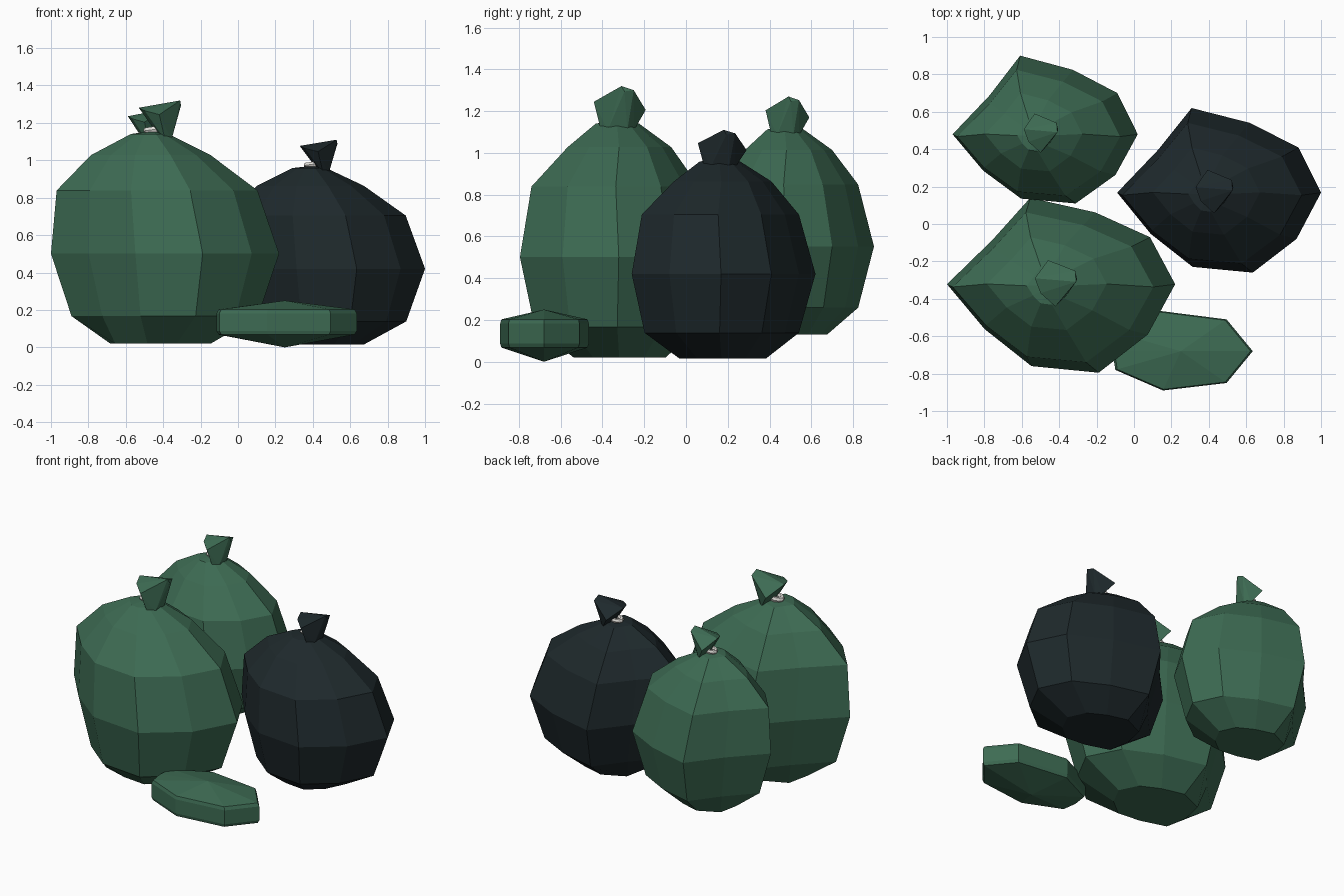
import bpy
import bmesh

cube = bpy.data.objects.get("Cube")
if cube:
    bpy.data.objects.remove(cube, do_unlink=True)


def make_material(name, rgb):
    mat = bpy.data.materials.new(name)
    mat.use_nodes = True
    mat.diffuse_color = (*rgb, 1)
    bsdf = mat.node_tree.nodes["Principled BSDF"]
    bsdf.inputs["Base Color"].default_value = (*rgb, 1)
    bsdf.inputs["Roughness"].default_value = 0.8
    return mat


green = make_material("bag green", (0.047, 0.148, 0.087))
black = make_material("bag black", (0.013, 0.022, 0.025))
white = make_material("tie white", (0.80, 0.78, 0.74))


def finish(bm, name, mat, location=(0, 0, 0), scale=(1, 1, 1)):
    bmesh.ops.recalc_face_normals(bm, faces=bm.faces)
    mesh = bpy.data.meshes.new(name)
    bm.to_mesh(mesh)
    bm.free()
    mesh.materials.append(mat)
    obj = bpy.data.objects.new(name, mesh)
    obj.location, obj.scale = location, scale
    bpy.context.collection.objects.link(obj)
    return obj


def loft(rings, bottom=None, top=None):
    """Skin a stack of equal rings; close each end with a fan or a flat cap."""
    bm = bmesh.new()
    loops = [[bm.verts.new(p) for p in ring] for ring in rings]
    n = len(loops[0])
    for low, high in zip(loops, loops[1:]):
        for i in range(n):
            j = (i + 1) % n
            bm.faces.new((low[i], low[j], high[j], high[i]))
    for loop, tip in ((loops[0], bottom), (loops[-1], top)):
        if tip:
            v = bm.verts.new(tip)
            for i in range(n):
                bm.faces.new((loop[i], loop[(i + 1) % n], v))
        else:
            bm.faces.new(loop)
    return bm


# Bag cross-section and levels, as fractions of the bag's size
OUTLINE = [(0, .486), (.20, .745), (.365, 1), (.65, .91), (.89, .76),
           (1, .486), (.88, .205), (.665, 0), (.37, .035), (.165, .235)]
# The bottom bulges out where the body is hollow
BASE = OUTLINE[:]
BASE[1], BASE[-1] = (.06, .83), (.05, .15)
# outline, height, left, right, front, back
LEVELS = [(BASE, 0, .26, .70, .26, .73), (OUTLINE, .113, .09, .908, .07, .91),
          (OUTLINE, .37, 0, 1, 0, 1), (OUTLINE, .63, .025, .905, .055, .91),
          (OUTLINE, .775, .175, .70, .23, .76),
          (OUTLINE, .862, .35, .515, .37, .59)]
# Gathered knot, flaring from a sunken base and tilted to one side
KNOT = [(.385, .52, .97), (.443, .625, .912), (.562, .563, .985),
        (.57, .515, .98), (.566, .50, 1), (.475, .36, .942),
        (.41, .435, .958), (.50, .395, .838), (.528, .43, .838),
        (.528, .53, .838), (.50, .565, .838), (.475, .48, .85)]


def make_bag(name, mat, corner, size, lean):
    # lean moves the middle towards the back without changing the depth
    def place(x, y, z):
        return x, y + 4 * lean * y * (1 - y), z

    rings = [[place(l + (r - l) * u, f + (b - f) * v, z) for u, v in outline]
             for outline, z, l, r, f, b in LEVELS]
    finish(loft(rings, top=place(.45, .48, .873)), name, mat, corner, size)

    bm = bmesh.new()
    for p in KNOT:
        bm.verts.new(place(*p))
    bmesh.ops.convex_hull(bm, input=bm.verts)
    finish(bm, name + "_knot", mat, corner, size)

    # Tie wound round the neck
    centre = [c + s * f for c, s, f in
              zip(corner, size, place(.452, .49, .881))]
    bpy.ops.mesh.primitive_torus_add(major_segments=10, minor_segments=6,
                                     major_radius=.034, minor_radius=.014,
                                     location=centre, rotation=(0, -.15, 0))
    tie = bpy.context.object
    tie.name, tie.scale = name + "_tie", size
    tie.data.materials.append(white)


make_bag("large_bag", green, (-1, -.795, .02), (1.22, .935, 1.30), .02)
make_bag("back_bag", green, (-.97, .11, .13), (.99, .79, 1.14), -.018)
make_bag("black_bag", black, (-.09, -.26, .015), (1.09, .88, 1.095), 0)

# Small flat bag lying on the ground
FLAT = [(-.115, -.68), (-.10, -.58), (.14, -.465), (.495, -.51),
        (.635, -.68), (.495, -.85), (.155, -.89), (-.10, -.78)]
cx, cy = .25, -.68
rings = [[(cx + (x - cx) * s, cy + (y - cy) * s, z) for x, y in FLAT]
         for z, s in ((.068, .97), (.088, 1), (.182, 1), (.203, .97))]
finish(loft(rings, (cx, cy, 0), (cx, cy, .25)), "flat_bag", green)
